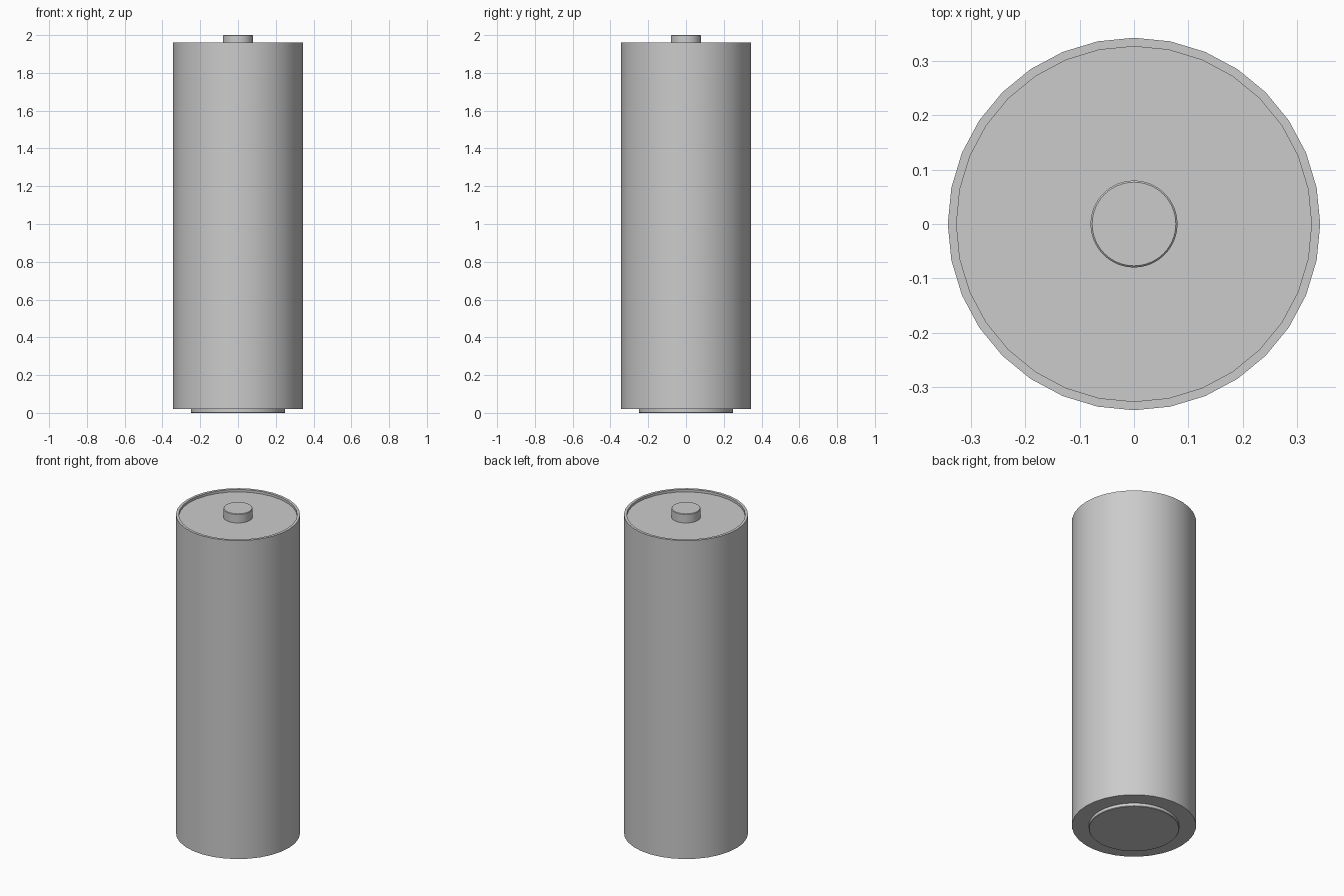
import bpy, bmesh
from math import cos, sin, tau

if "Cube" in bpy.data.objects:
    bpy.data.objects.remove(bpy.data.objects["Cube"])


def lathe(name, profile, sides):
    """Closed solid from an (r, z) profile listed bottom to top, capped at both ends."""
    bm = bmesh.new()
    rings = [[bm.verts.new((r * cos(tau * i / sides), r * sin(tau * i / sides), z))
              for i in range(sides)] for r, z in profile]
    for a, b in zip(rings, rings[1:]):
        for i in range(sides):
            j = (i + 1) % sides
            bm.faces.new((a[i], a[j], b[j], b[i]))
    bm.faces.new(rings[0][::-1])
    bm.faces.new(rings[-1])
    mesh = bpy.data.meshes.new(name)
    bm.to_mesh(mesh)
    bm.free()
    obj = bpy.data.objects.new(name, mesh)
    bpy.context.collection.objects.link(obj)
    bpy.ops.object.select_all(action='DESELECT')
    obj.select_set(True)
    bpy.context.view_layer.objects.active = obj
    bpy.ops.object.shade_smooth_by_angle(angle=0.6)
    return obj


# casing with thin raised rim around the recessed top
lathe("battery_casing", [(0.343, 0.02), (0.343, 1.96), (0.327, 1.96), (0.327, 1.945)], 32)

# positive contact nub
lathe("positive_terminal", [(0.08, 1.94), (0.08, 1.997), (0.077, 2.0)], 64)

# negative contact plate
lathe("negative_terminal", [(0.247, 0.0), (0.25, 0.003), (0.25, 0.025)], 64)
